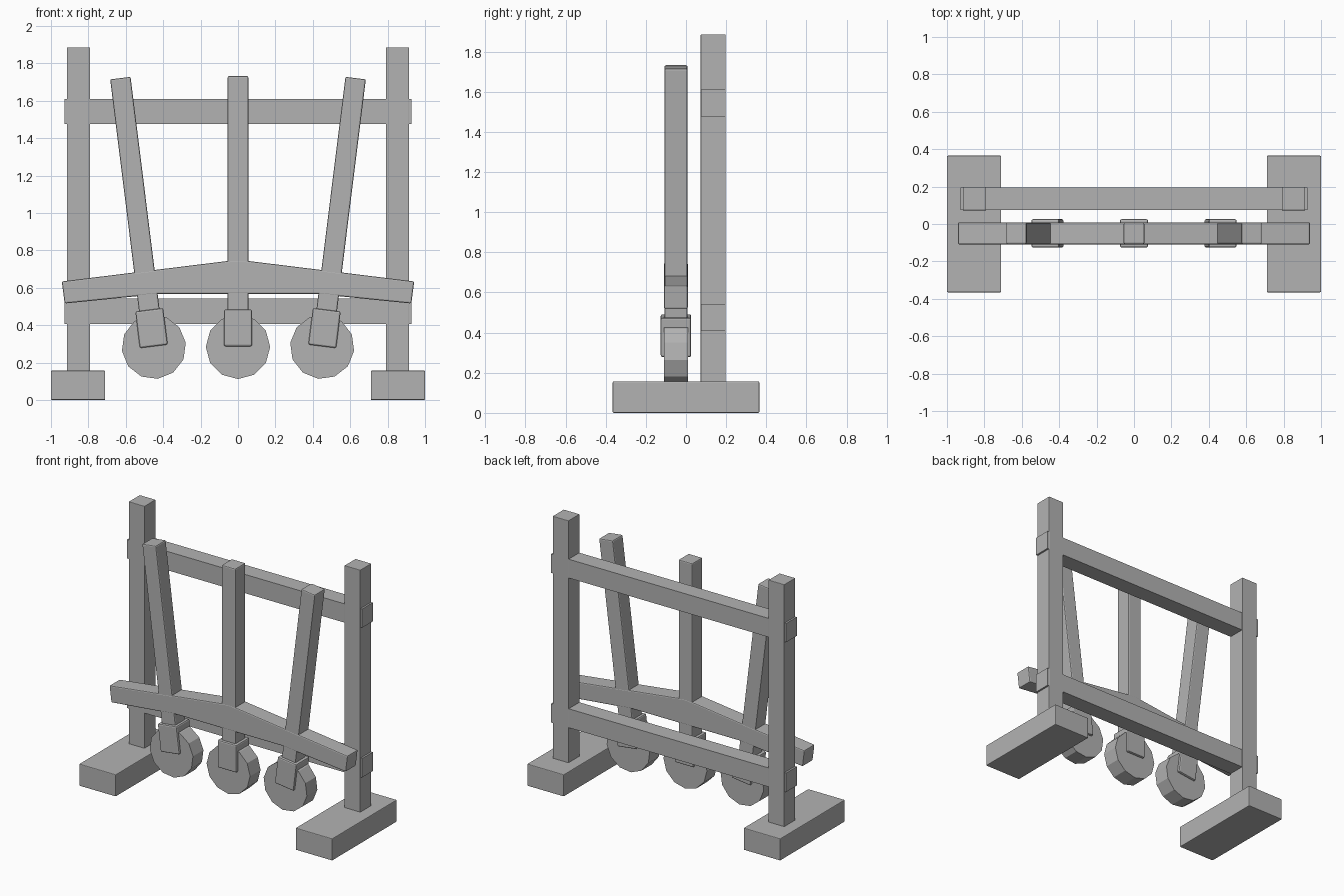
import bpy
import bmesh
from math import radians, sin, cos, pi
from mathutils import Matrix, Vector

default = bpy.data.objects.get("Cube")
if default:
    bpy.data.objects.remove(default, do_unlink=True)

# Single flat colour
GREY = (0.45, 0.45, 0.45, 1.0)
grey = bpy.data.materials.new("plain_grey")
grey.use_nodes = True
grey.diffuse_color = GREY
grey.node_tree.nodes["Principled BSDF"].inputs["Base Color"].default_value = GREY


def prism(name, outline, y0, y1, bevel=0.0, place=None):
    """Extrude an x-z outline from y0 to y1, then soften its edges."""
    bm = bmesh.new()
    face = bm.faces.new([bm.verts.new((x, y0, z)) for x, z in outline])
    ext = bmesh.ops.extrude_face_region(bm, geom=[face])
    moved = [v for v in ext["geom"] if isinstance(v, bmesh.types.BMVert)]
    bmesh.ops.translate(bm, vec=Vector((0, y1 - y0, 0)), verts=moved)
    bmesh.ops.recalc_face_normals(bm, faces=bm.faces[:])
    mesh = bpy.data.meshes.new(name)
    bm.to_mesh(mesh)
    bm.free()
    mesh.materials.append(grey)
    obj = bpy.data.objects.new(name, mesh)
    bpy.context.collection.objects.link(obj)
    if place:
        obj.matrix_world = place
    if bevel:
        mod = obj.modifiers.new("soft_edges", "BEVEL")
        mod.width = bevel
        mod.segments = 2
        mod.limit_method = "ANGLE"
        mod.angle_limit = radians(40)
    return obj


def box(name, x0, x1, y0, y1, z0, z1, bevel=0.0, place=None):
    outline = [(x0, z0), (x1, z0), (x1, z1), (x0, z1)]
    return prism(name, outline, y0, y1, bevel, place)


# Standing frame: feet, posts and two rails
for side, s in (("left", 1), ("right", -1)):
    fx = sorted((s * 0.71, s * 1.0))
    px = sorted((s * 0.79, s * 0.915))
    box(side + "_foot", *fx, -0.365, 0.365, 0, 0.157, 0.005)
    box(side + "_post", *px, 0.073, 0.198, 0.15, 1.885, 0.003)
box("lower_rail", -0.928, 0.928, 0.075, 0.196, 0.407, 0.542)
box("upper_rail", -0.928, 0.928, 0.075, 0.196, 1.476, 1.61)

# Bent crossbeam holding the three arms
half = [(0.42, 0.567), (0.927, 0.516), (0.942, 0.634)]
beam = half + [(0, 0.75)] + [(-x, z) for x, z in reversed(half)]
prism("crossbeam", beam, -0.109, 0.009, 0.008)

# Three tilted arms, each with a fork and a faceted wheel
wheel = [(0.172 * sin(i * pi / 6), 0.172 * cos(i * pi / 6)) for i in range(12)]
for side, s in (("left", 1), ("middle", 0), ("right", -1)):
    place = Matrix.Translation((s * 0.45, 0, 0.284)) @ Matrix.Rotation(s * radians(7.1), 4, "Y")
    box(side + "_arm", -0.055, 0.055, -0.108, 0.008, 0.18, 1.448, 0.008, place)
    box(side + "_fork", -0.075, 0.075, -0.126, 0.026, 0.003, 0.2, 0.009, place)
    prism(side + "_wheel", wheel, -0.109, 0.009, 0.0, place)
